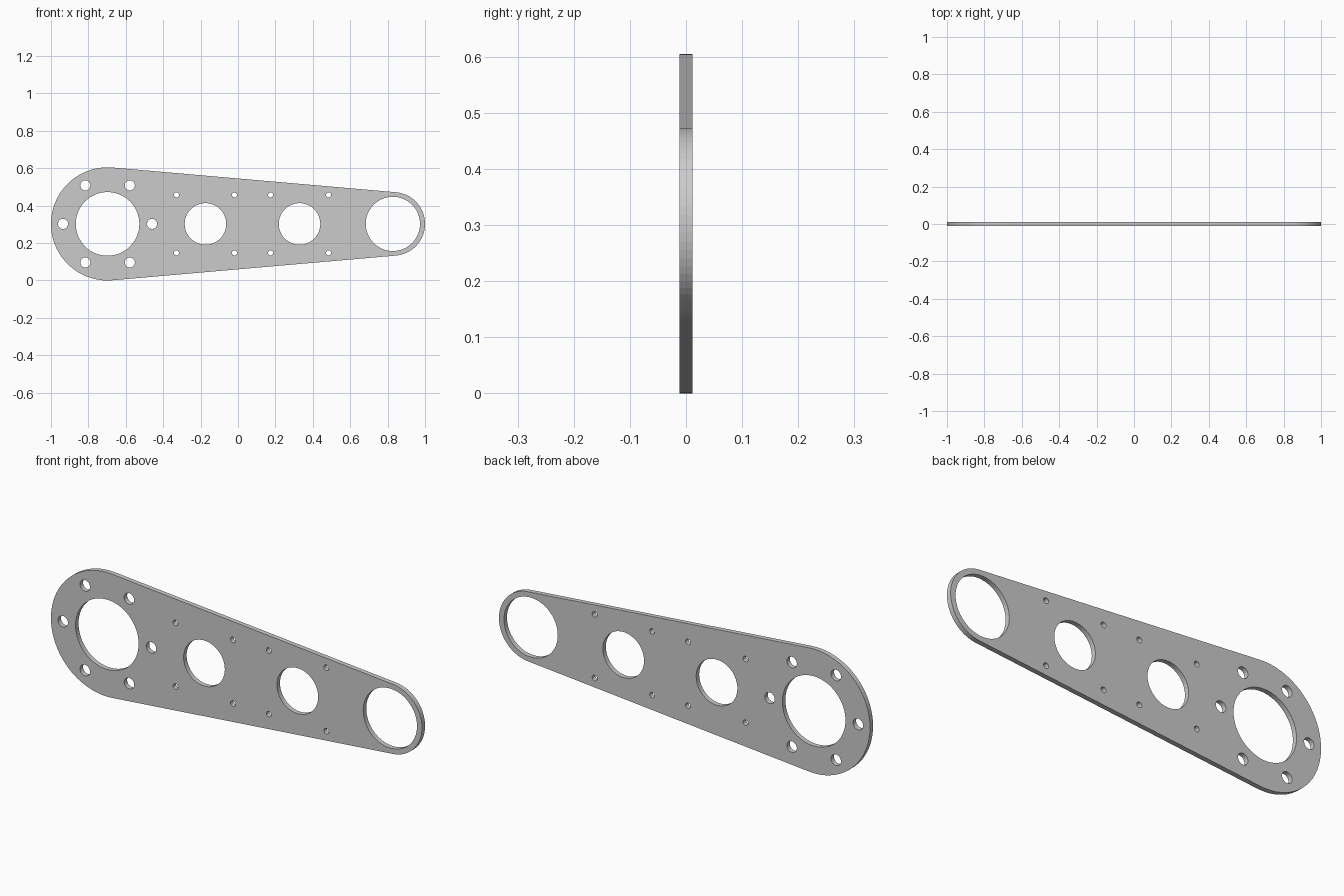
import bpy, bmesh
from math import sin, cos, pi, asin

if "Cube" in bpy.data.objects:
    bpy.data.objects.remove(bpy.data.objects["Cube"])

ZC = 0.3025               # height of the long axis
BIG_X, BIG_R = -0.6975, 0.3025
END_X, END_R = 0.83, 0.17
HALF_T = 0.0117

curve = bpy.data.curves.new("arm_plate_profile", "CURVE")
curve.dimensions = "2D"
curve.fill_mode = "BOTH"
curve.extrude = HALF_T


def add_loop(points):
    s = curve.splines.new("POLY")
    s.points.add(len(points) - 1)
    for p, (x, z) in zip(s.points, points):
        p.co = (x, z, 0, 1)
    s.use_cyclic_u = True


def arc(cx, cz, r, a0, a1, n):
    return [(cx + r * cos(a0 + (a1 - a0) * i / n), cz + r * sin(a0 + (a1 - a0) * i / n))
            for i in range(n + 1)]


def hole(cx, cz, r, n):
    add_loop(arc(cx, cz, r, 0, 2 * pi, n)[:-1])


# Outer outline: two round ends joined by tangent lines
t = pi / 2 - asin((BIG_R - END_R) / (END_X - BIG_X))
add_loop(arc(BIG_X, ZC, BIG_R, t, 2 * pi - t, 36) + arc(END_X, ZC, END_R, -t, t, 32))

# Main bore with ring of six bolt holes, and end bore
hole(BIG_X, ZC, 0.17, 64)
for i in range(6):
    hole(BIG_X + 0.238 * cos(i * pi / 3), ZC + 0.238 * sin(i * pi / 3), 0.027, 32)
hole(END_X - 0.002, ZC, 0.145, 64)

# Two middle bores, each with four small screw holes
for cx in (-0.174, 0.329):
    hole(cx, ZC, 0.111, 64)
    for sx in (-1, 1):
        for sz in (-1, 1):
            hole(cx + sx * 0.155, ZC + sz * 0.155, 0.0135, 24)

# Convert the filled profile to a clean upright mesh
tmp = bpy.data.objects.new("profile_helper", curve)
bpy.context.collection.objects.link(tmp)
bpy.context.view_layer.update()
mesh = bpy.data.meshes.new_from_object(tmp.evaluated_get(bpy.context.evaluated_depsgraph_get()))
bpy.data.objects.remove(tmp)

bm = bmesh.new()
bm.from_mesh(mesh)
for v in bm.verts:
    x, y, z = v.co
    v.co = (x, -z, y)
bmesh.ops.remove_doubles(bm, verts=bm.verts, dist=1e-5)
bmesh.ops.recalc_face_normals(bm, faces=bm.faces)
for f in bm.faces:
    f.smooth = False
bm.to_mesh(mesh)
bm.free()
mesh.name = "arm_plate"
plate = bpy.data.objects.new("arm_plate", mesh)
bpy.context.collection.objects.link(plate)
